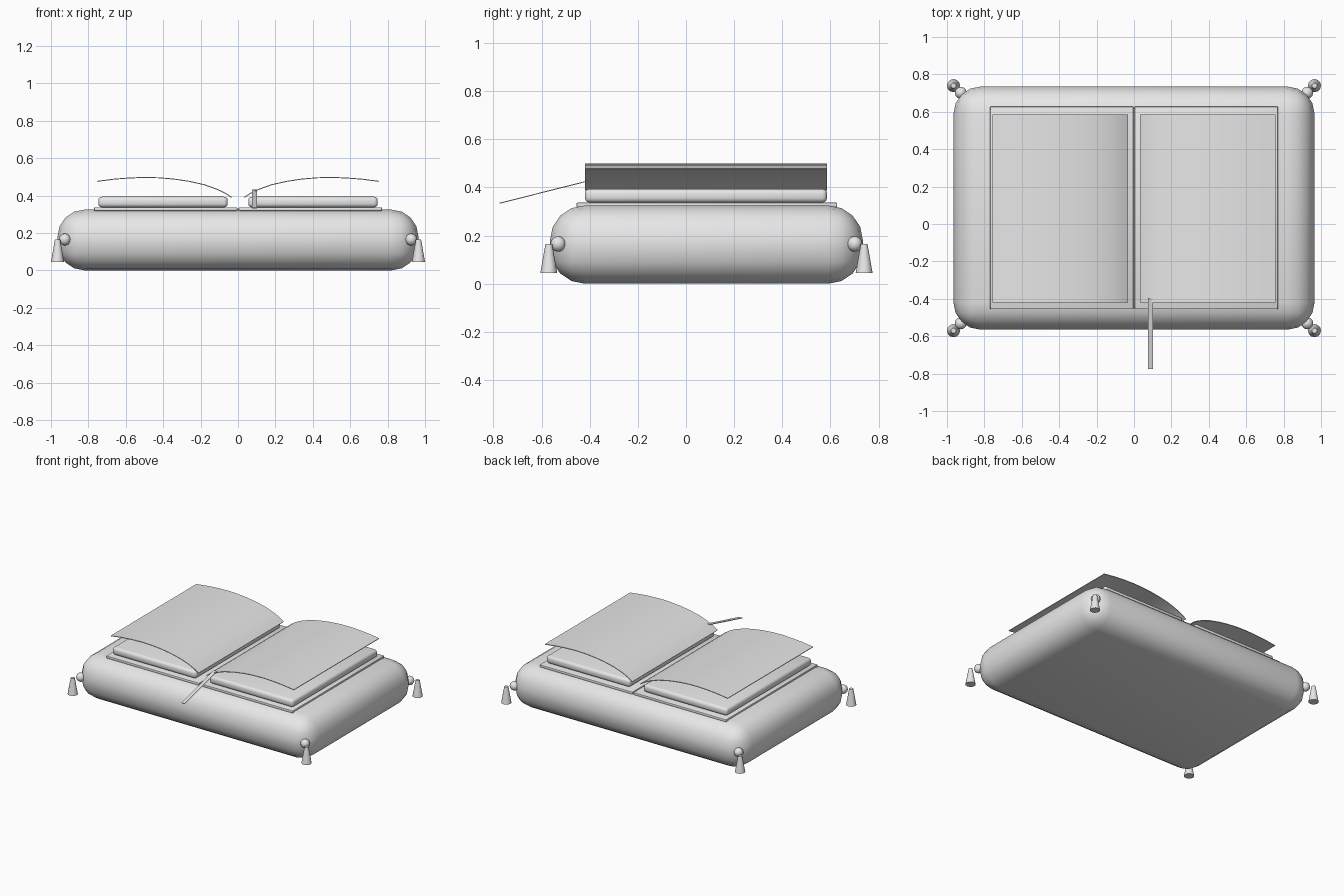
import bpy, bmesh, math
from mathutils import Vector

if "Cube" in bpy.data.objects:
    bpy.data.objects.remove(bpy.data.objects["Cube"])

CY = 0.085  # cushion centre along y

grey = bpy.data.materials.new("plain grey")
grey.diffuse_color = (0.8, 0.8, 0.8, 1)
grey.use_nodes = True
grey.node_tree.nodes["Principled BSDF"].inputs["Base Color"].default_value = grey.diffuse_color


def finish(obj, name, angle=40):
    obj.name = name
    obj.data.materials.clear()
    obj.data.materials.append(grey)
    bpy.ops.object.select_all(action='DESELECT')
    obj.select_set(True)
    bpy.context.view_layer.objects.active = obj
    bpy.ops.object.shade_smooth_by_angle(angle=math.radians(angle))
    return obj


def box(name, lo, hi, bevel, segments):
    lo, hi = Vector(lo), Vector(hi)
    bpy.ops.mesh.primitive_cube_add(size=1, location=(lo + hi) / 2)
    obj = bpy.context.object
    obj.scale = hi - lo
    bpy.ops.object.transform_apply(location=False, rotation=False, scale=True)
    mod = obj.modifiers.new("rounding", 'BEVEL')
    mod.width, mod.segments = bevel, segments
    bpy.ops.object.modifier_apply(modifier=mod.name)
    return finish(obj, name)


def sheet(name, rows, thickness):
    # rows: pairs of points joined into a thin strip
    bm = bmesh.new()
    pairs = [[bm.verts.new(p) for p in row] for row in rows]
    for (a, b), (c, d) in zip(pairs, pairs[1:]):
        bm.faces.new((a, c, d, b))
    bmesh.ops.recalc_face_normals(bm, faces=bm.faces)
    mesh = bpy.data.meshes.new(name)
    bm.to_mesh(mesh)
    bm.free()
    obj = bpy.data.objects.new(name, mesh)
    bpy.context.collection.objects.link(obj)
    bpy.context.view_layer.objects.active = obj
    mod = obj.modifiers.new("thickness", 'SOLIDIFY')
    mod.thickness, mod.offset = thickness, 0
    bpy.ops.object.modifier_apply(modifier=mod.name)
    return finish(obj, name)


# Cushion
box("cushion", (-0.965, CY - 0.65, 0), (0.965, CY + 0.65, 0.325), 0.145, 4)

# Open book: cover boards, page blocks and the raised curved pages
arc = [(0.033, 0.39), (0.065, 0.411), (0.11, 0.433), (0.18, 0.458), (0.26, 0.476),
       (0.34, 0.488), (0.42, 0.495), (0.50, 0.497), (0.58, 0.494), (0.66, 0.488), (0.755, 0.476)]
for side, s in (("left", -1), ("right", 1)):
    def span(a, b):
        return sorted((s * a, s * b))
    x0, x1 = span(0.003, 0.77)
    box(side + "_cover", (x0, -0.455, 0.318), (x1, 0.628, 0.337), 0.005, 2)
    x0, x1 = span(0.055, 0.747)
    box(side + "_page_block", (x0, -0.42, 0.337), (x1, 0.586, 0.394), 0.02, 3)
    sheet(side + "_curved_page", [((s * x, -0.42, z), (s * x, 0.586, z)) for x, z in arc], 0.005)

# Ribbon bookmark
sheet("ribbon", [((0.076, -0.395, 0.43), (0.102, -0.395, 0.43)),
                 ((0.076, -0.775, 0.334), (0.102, -0.775, 0.334))], 0.004)

# Corner tassels: a knot and a flared skirt
for sx in (-1, 1):
    for sy in (-1, 1):
        tag = ("left" if sx < 0 else "right") + ("_front" if sy < 0 else "_back")
        bpy.ops.mesh.primitive_uv_sphere_add(segments=12, ring_count=8, radius=0.032,
                                             location=(sx * 0.926, CY + sy * 0.616, 0.165))
        finish(bpy.context.object, tag + "_tassel_knot", 60)
        bpy.ops.mesh.primitive_cone_add(vertices=12, radius1=0.035, radius2=0.014, depth=0.12,
                                        location=(sx * 0.965, CY + sy * 0.655, 0.105))
        finish(bpy.context.object, tag + "_tassel_skirt", 50)
